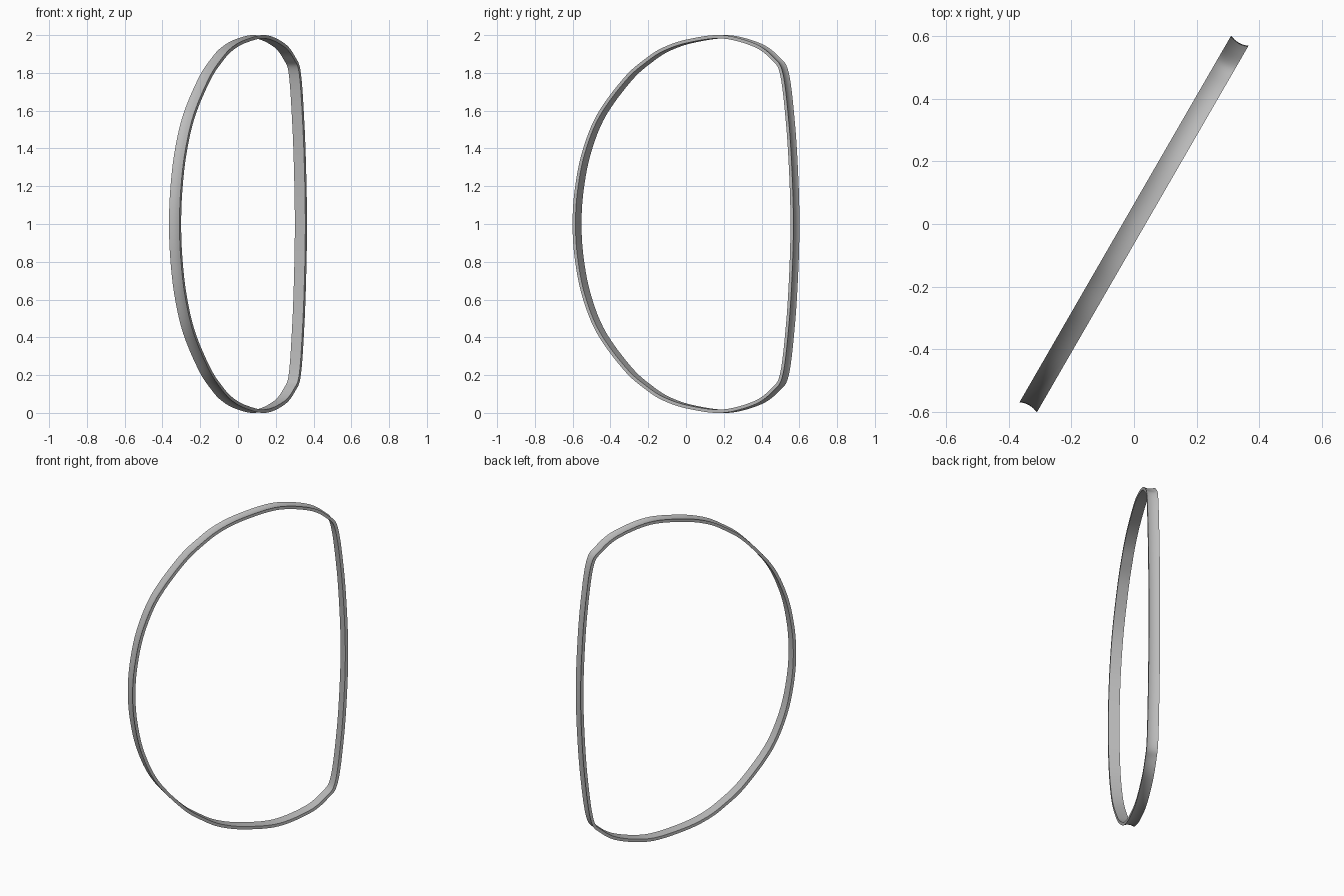
import bpy, bmesh, math
from mathutils import Vector

if "Cube" in bpy.data.objects:
    bpy.data.objects.remove(bpy.data.objects["Cube"])

WIDTH, THICK, GROOVE = 0.064, 0.018, 0.007
ANGLE = math.radians(60)
STEPS = 8

# Upper half of the outer outline: (distance along the ring plane, height from the middle)
upper = [(0.668, 0.25), (0.648, 0.53), (0.61, 0.80), (0.55, 0.885), (0.44, 0.955),
         (0.24, 1.0), (0.03, 0.978), (-0.12, 0.935), (-0.23, 0.875), (-0.36, 0.775),
         (-0.525, 0.58), (-0.617, 0.38), (-0.662, 0.18)]
lower = [(s, -h) for s, h in reversed(upper)]
control = [Vector(p) for p in [(0.675, 0)] + upper + [(-0.675, 0)] + lower]


def smooth_loop(pts):
    """Closed Catmull-Rom curve through the points."""
    out = []
    n = len(pts)
    for i in range(n):
        a, b, c, d = (pts[(i + k) % n] for k in (-1, 0, 1, 2))
        for j in range(STEPS):
            t = j / STEPS
            out.append(0.5 * (2 * b + (c - a) * t + (2 * a - 5 * b + 4 * c - d) * t ** 2
                              + (3 * b - a - 3 * c + d) * t ** 3))
    return out


# Band section: (across the width, depth inward), hollow on the outer face
section = []
for k in range(9):
    w = k / 4 - 1
    section.append((w * WIDTH / 2, GROOVE * (1 - w * w)))
section += [(WIDTH / 2, THICK), (-WIDTH / 2, THICK)]

along = Vector((math.cos(ANGLE), math.sin(ANGLE), 0))
across = Vector((math.sin(ANGLE), -math.cos(ANGLE), 0))
up = Vector((0, 0, 1))

# Sweep the section round the outline
path = smooth_loop(control)
bm = bmesh.new()
rings = []
for i, p in enumerate(path):
    tangent = (path[(i + 1) % len(path)] - path[i - 1]).normalized()
    inward = Vector((-tangent.y, tangent.x))
    ring = []
    for w, depth in section:
        q = p + inward * depth
        ring.append(bm.verts.new(along * q.x + across * w + up * (q.y + 1)))
    rings.append(ring)
for i, ring in enumerate(rings):
    nxt = rings[(i + 1) % len(rings)]
    for k in range(len(section)):
        m = (k + 1) % len(section)
        bm.faces.new((ring[k], ring[m], nxt[m], nxt[k]))
bmesh.ops.recalc_face_normals(bm, faces=bm.faces)

mesh = bpy.data.meshes.new("rim_band")
bm.to_mesh(mesh)
bm.free()
rim = bpy.data.objects.new("rim_band", mesh)
bpy.context.collection.objects.link(rim)

# Plain grey
grey = bpy.data.materials.new("grey")
grey.use_nodes = True
colour = (0.5, 0.5, 0.5, 1)
grey.diffuse_color = colour
grey.node_tree.nodes["Principled BSDF"].inputs["Base Color"].default_value = colour
mesh.materials.append(grey)

bpy.context.view_layer.objects.active = rim
rim.select_set(True)
bpy.ops.object.shade_smooth_by_angle(angle=math.radians(35))
